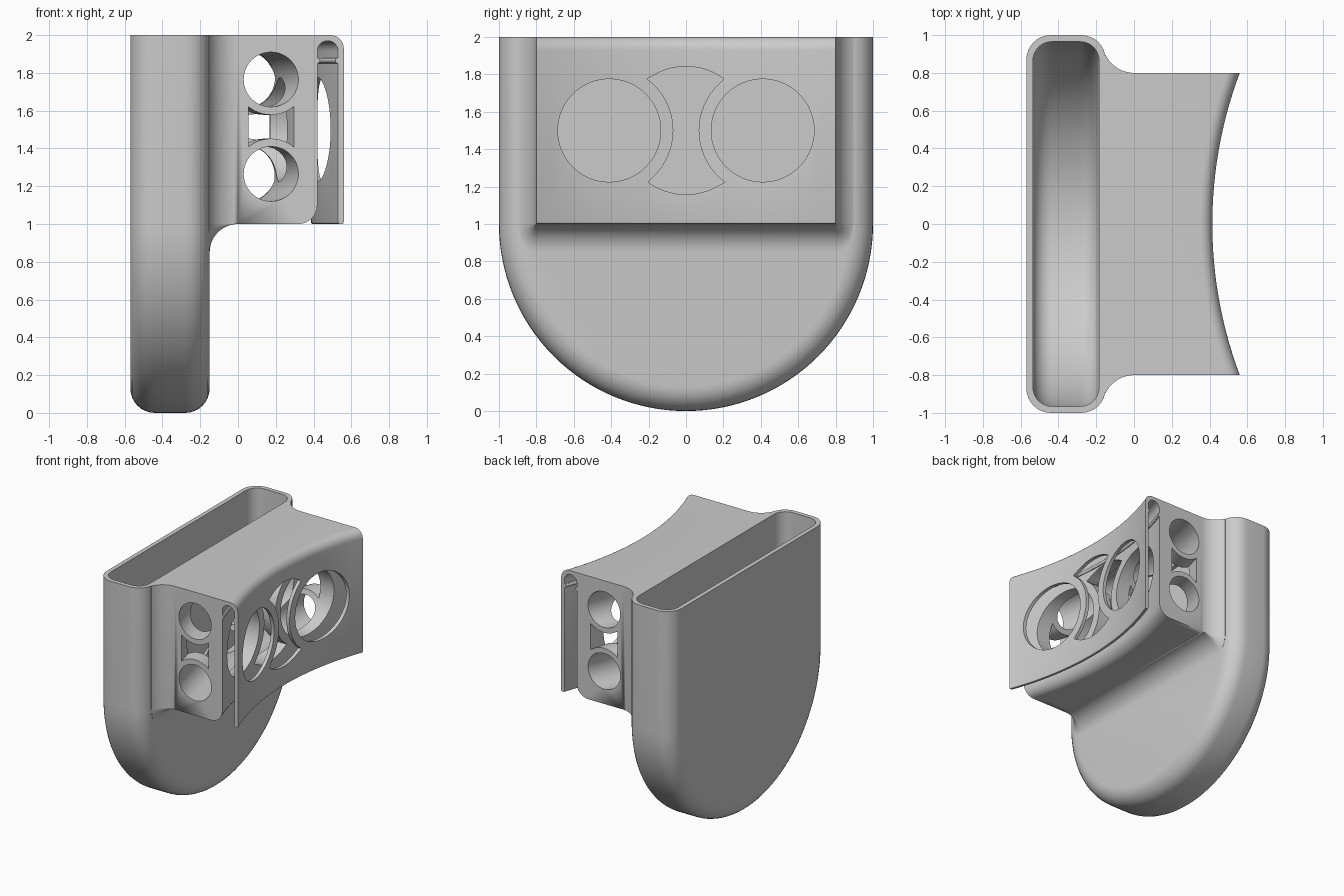
import bpy, bmesh
from math import sin, cos, pi, sqrt, radians

if "Cube" in bpy.data.objects:
    bpy.data.objects.remove(bpy.data.objects["Cube"])

grey = bpy.data.materials.new("plain grey")
grey.use_nodes = True
grey.diffuse_color = (0.6, 0.6, 0.6, 1)
grey.node_tree.nodes["Principled BSDF"].inputs["Base Color"].default_value = (0.6, 0.6, 0.6, 1)

AXIS = 2.69      # x of the centre the front curve bends around
HALF = 0.8       # half width of the mounting block


def arc(cx, cy, r, a0, a1, n=8):
    steps = [radians(a0 + (a1 - a0) * i / n) for i in range(n + 1)]
    return [(cx + r * cos(a), cy + r * sin(a)) for a in steps]


def circle(cx, cy, r, n=48):
    return arc(cx, cy, r, 0, 360, n)[:-1]


def loft(name, rings):
    """Closed solid through rings of equal length."""
    bm = bmesh.new()
    loops = [[bm.verts.new(p) for p in ring] for ring in rings]
    n = len(loops[0])
    for a, b in zip(loops, loops[1:]):
        for i in range(n):
            j = (i + 1) % n
            bm.faces.new((a[i], a[j], b[j], b[i]))
    bm.faces.new(loops[0])
    bm.faces.new(loops[-1])
    bmesh.ops.recalc_face_normals(bm, faces=bm.faces)
    mesh = bpy.data.meshes.new(name)
    bm.to_mesh(mesh)
    bm.free()
    mesh.materials.append(grey)
    ob = bpy.data.objects.new(name, mesh)
    bpy.context.collection.objects.link(ob)
    return ob


def bend(x, y):
    return AXIS - sqrt((AXIS - x) ** 2 + HALF ** 2 - y * y)


def sweep(name, profile, end, n=40):
    """Sweep an (x, z) profile along y on the front curve."""
    ys = [end * (2 * i / n - 1) for i in range(n + 1)]
    return loft(name, [[(bend(x, y) if x > 0 else x, y, z) for x, z in profile] for y in ys])


def pocket(name, x0, x1, radius, edge, top):
    """U-shaped slab with rounded rims on both faces."""
    rims = arc(x0 + edge, radius - edge, edge, 180, 90) + arc(x1 - edge, radius - edge, edge, 90, 0)
    rings = []
    for x, r in rims:
        outline = [(r, top)] + arc(0, 1, r, 0, -180, 64) + [(-r, top)]
        rings.append([(x, y, z) for y, z in outline])
    return loft(name, rings)


def combine(target, tool, operation):
    mod = target.modifiers.new(tool.name, "BOOLEAN")
    mod.operation, mod.solver, mod.object = operation, "EXACT", tool
    bpy.context.view_layer.update()
    graph = bpy.context.evaluated_depsgraph_get()
    mesh = bpy.data.meshes.new_from_object(target.evaluated_get(graph))
    target.modifiers.clear()
    target.data = mesh
    bpy.data.objects.remove(tool)


# Pocket shell
holder = pocket("pocket_holder", -0.57, -0.15, 1.0, 0.13, 2)

# Flared root that blends the block into the pocket
rings = []
for i in range(13):
    x = -0.15 * sin(pi / 2 * i / 12)
    side = 0.166 - sqrt(0.166 ** 2 - x * x)
    low = 0.15 - sqrt(max(0, 0.15 ** 2 - x * x))
    corner = [(HALF + side * cos(a), 1 - low * sin(a)) for a in [pi / 2 * k / 8 for k in range(9)]]
    outline = [(HALF + side, 2)] + corner + [(-y, z) for y, z in reversed(corner)] + [(-HALF - side, 2)]
    rings.append([(x, y, z) for y, z in outline])
rings.append([(-0.17, y, z) for _, y, z in rings[-1]])
combine(holder, loft("root", rings), "UNION")

# Block with the hooked clip plate hanging over its curved front
profile = [(-0.1, 1), (-0.1, 2)] + arc(0.49, 1.93, 0.07, 90, 0)
profile += arc(0.55, 1.01, 0.01, 0, -90, 3) + arc(0.54, 1.01, 0.01, -90, -180, 3)
profile += arc(0.53, 1.865, 0.015, 270, 90, 6)
profile += arc(0.475, 1.915, 0.055, 0, 180, 16)
profile += arc(0.42, 1.865, 0.015, 90, -90, 6)
profile += arc(0.32, 1.1, 0.1, 0, -90)
combine(holder, sweep("block", profile, HALF), "UNION")

# Pocket cavity
combine(holder, pocket("cavity", -0.535, -0.185, 0.965, 0.1, 2.2), "DIFFERENCE")

# Curved channels running side to side
for z in (1.265, 1.765):
    combine(holder, sweep("channel", circle(0.175, z, 0.145), 0.85), "DIFFERENCE")
waist = arc(0.175, 1.265, 0.187, 130, 50, 12) + arc(0.175, 1.765, 0.187, -50, -130, 12)
combine(holder, sweep("waist_channel", waist, 0.85), "DIFFERENCE")

# Openings through the clip plate into the block
R = 0.342
hourglass = (arc(0, 1.5, R, 54, 126, 16)[:-1] + arc(-0.41, 1.5, R, 54, -54, 24)[:-1]
             + arc(0, 1.5, R, 234, 306, 16)[:-1] + arc(0.41, 1.5, R, 234, 126, 24)[:-1])
for outline in (circle(-0.41, 1.5, 0.275, 64), circle(0.41, 1.5, 0.275, 64), hourglass):
    cutter = loft("opening", [[(x, y, z) for y, z in outline] for x in (-0.09, 0.8)])
    combine(holder, cutter, "DIFFERENCE")

bpy.ops.object.select_all(action="DESELECT")
holder.select_set(True)
bpy.context.view_layer.objects.active = holder
bpy.ops.object.shade_smooth_by_angle(angle=radians(30))
